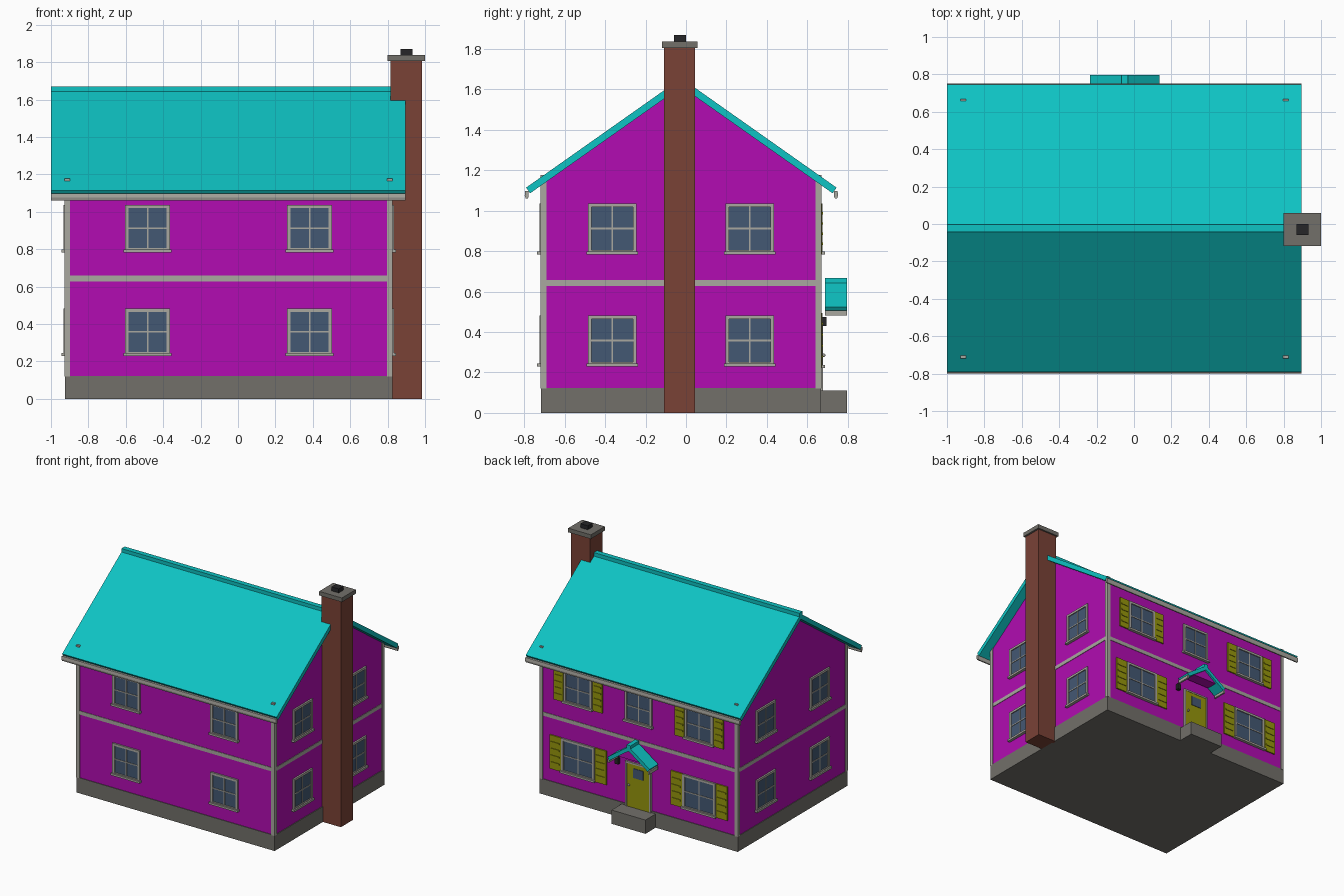
import bpy, bmesh
from math import radians
from mathutils import Matrix, Vector

if "Cube" in bpy.data.objects:
    bpy.data.objects.remove(bpy.data.objects["Cube"])

CX, CY = -0.05, -0.025          # house centre
HX, HY = 0.87, 0.688            # wall half sizes
PITCH = 0.705


def mat(name, rgb):
    m = bpy.data.materials.new(name)
    m.diffuse_color = [(c / 255 / 12.92 if c < 11 else ((c / 255 + 0.055) / 1.055) ** 2.4) for c in rgb] + [1]
    m.use_nodes = True
    m.node_tree.nodes["Principled BSDF"].inputs["Base Color"].default_value = m.diffuse_color
    return m


MAGENTA = mat("magenta", (178, 12, 178))
TEAL = mat("teal", (14, 195, 195))
TRIM = mat("trim", (170, 168, 160))
STONE = mat("stone", (114, 112, 106))
GLASS = mat("glass", (68, 88, 115))
OLIVE = mat("olive", (150, 150, 12))
BRICK = mat("brick", (122, 66, 54))
DARK = mat("dark", (38, 38, 40))


def finish(name, bm, material, matrix=None):
    bmesh.ops.recalc_face_normals(bm, faces=bm.faces)
    me = bpy.data.meshes.new(name)
    bm.to_mesh(me)
    bm.free()
    me.materials.append(material)
    ob = bpy.data.objects.new(name, me)
    bpy.context.collection.objects.link(ob)
    if matrix:
        ob.matrix_world = matrix
    return ob


def boxes(name, items, material, matrix=None):
    """Each item is (x0, x1, y0, y1, z0, z1)."""
    bm = bmesh.new()
    for x0, x1, y0, y1, z0, z1 in items:
        m = Matrix.Translation(((x0 + x1) / 2, (y0 + y1) / 2, (z0 + z1) / 2))
        bmesh.ops.create_cube(bm, size=1, matrix=m @ Matrix.Diagonal((x1 - x0, y1 - y0, z1 - z0, 1)))
    return finish(name, bm, material, matrix)


def prism(name, profile, axis, a, b, material):
    """Extrude a 2D (horizontal, z) profile along x or y."""
    bm = bmesh.new()
    vs = [bm.verts.new((a, h, z) if axis == "x" else (h, a, z)) for h, z in profile]
    f = bm.faces.new(vs)
    d = Vector((b - a, 0, 0)) if axis == "x" else Vector((0, b - a, 0))
    ext = bmesh.ops.extrude_face_region(bm, geom=[f])
    bmesh.ops.translate(bm, vec=d, verts=[g for g in ext["geom"] if isinstance(g, bmesh.types.BMVert)])
    return finish(name, bm, material)


def roof_profile(c, half, top, t):
    """Chevron with ends cut square to the slope; t is the vertical thickness."""
    e = half - t * 0.47
    return [(c, top), (c + half, top - PITCH * half), (c + e, top - t - PITCH * e),
            (c, top - t), (c - e, top - t - PITCH * e), (c - half, top - PITCH * half)]


def wall(deg):
    """Local frame on a wall: x along the wall, -y outward, z up."""
    r = Matrix.Rotation(radians(deg), 4, "Z")
    return Matrix.Translation((CX, CY, 0)) @ r @ Matrix.Translation((0, -(HX if deg % 180 else HY), 0))


def window(name, deg, u, z, w=0.24, h=0.25, shutter=0):
    m, a, b, f = wall(deg), w / 2, h / 2, 0.018
    boxes(name + "_frame", [
        (u - a, u - a + f, -0.013, 0.01, z - b, z + b), (u + a - f, u + a, -0.013, 0.01, z - b, z + b),
        (u - a, u + a, -0.013, 0.01, z + b - f, z + b), (u - a, u + a, -0.013, 0.01, z - b, z - b + f),
        (u - 0.004, u + 0.004, -0.009, 0.01, z - b, z + b), (u - a, u + a, -0.009, 0.01, z - 0.004, z + 0.004),
        (u - a - 0.008, u + a + 0.008, -0.024, 0.01, z - b - 0.004, z - b + 0.012)], TRIM, m)
    boxes(name + "_glass", [(u - a + 0.01, u + a - 0.01, -0.005, 0.01, z - b + 0.01, z + b - 0.01)], GLASS, m)
    if shutter:
        parts = []
        for s in (-1, 1):
            p, q = sorted((u + s * (a + 0.005), u + s * (a + 0.005 + shutter)))
            parts.append((p, q, -0.01, 0.01, z - b, z + b))
            for k in range(4):
                zc = z - b + h * (k + 1) / 5
                parts.append((p + 0.012, q - 0.012, -0.015, 0.0, zc - 0.006, zc + 0.006))
        boxes(name + "_shutters", parts, OLIVE, m)


# Foundation and entrance step
boxes("foundation", [(-0.925, 0.826, -0.718, 0.668, 0, 0.123)], STONE)
boxes("entrance_step", [(CX - 0.15, CX + 0.15, 0.66, 0.797, 0, 0.11)], STONE)

# Walls and gable ends
boxes("walls", [(CX - HX, CX + HX, CY - HY, CY + HY, 0.12, 1.165)], MAGENTA)
prism("gable_walls", [(CY - HY, 1.165), (CY - HY, 1.15), (CY + HY, 1.15), (CY + HY, 1.165), (CY, 1.63)],
      "x", CX - HX, CX + HX, MAGENTA)

# Corner boards and floor band
boxes("corner_boards", [(CX + sx * 0.862 - 0.0145, CX + sx * 0.862 + 0.0145,
                         CY + sy * 0.68 - 0.0145, CY + sy * 0.68 + 0.0145, 0.12, 1.177)
                        for sx in (-1, 1) for sy in (-1, 1)], TRIM)
boxes("floor_band", [(-0.924, 0.824, -0.717, 0.667, 0.628, 0.658)], TRIM)

# Main roof, ridge cap and gutters
prism("roof", roof_profile(-0.023, 0.768, 1.656, 0.042), "x", -1, 0.895, TEAL)
boxes("ridge_cap", [(-1, 0.895, -0.043, -0.002, 1.63, 1.67)], TEAL)
for s in (-1, 1):
    c = -0.023 + s * 0.764
    prism("gutter", [(c - s * 0.008, 1.098), (c + s * 0.009, 1.098), (c + s * 0.011, 1.075),
                     (c + s * 0.006, 1.06), (c - s * 0.004, 1.06), (c - s * 0.008, 1.07)],
          "x", -1, 0.895, TRIM)

# Chimney
boxes("chimney", [(0.815, 0.985, -0.109, 0.045, 0, 1.81)], BRICK)
boxes("chimney_cap", [(0.80, 1.0, -0.118, 0.058, 1.805, 1.838)], STONE)
boxes("chimney_flue", [(0.868, 0.932, -0.06, 0.0, 1.83, 1.87)], DARK)

# Plain windows on front and both sides
for deg, off in ((0, 0.433), (90, 0.34), (-90, 0.34)):
    for u in (-off, off):
        for z in (0.358, 0.912):
            window("window", deg, u, z)

# Entrance side windows with shutters
for u in (-0.535, 0.535):
    window("lower_window", 180, u, 0.36, 0.29, 0.27, 0.1)
    window("upper_window", 180, u, 0.912, 0.25, 0.25, 0.085)
window("middle_window", 180, 0, 0.912)

# Door
B = wall(180)
boxes("door", [(-0.1, 0.1, -0.012, 0.01, 0.11, 0.455)], OLIVE, B)
boxes("door_trim", [(-0.113, -0.1, -0.015, 0.01, 0.11, 0.468), (0.1, 0.113, -0.015, 0.01, 0.11, 0.468),
                    (-0.113, 0.113, -0.015, 0.01, 0.455, 0.468)], TRIM, B)
boxes("door_glass", [(-0.045, 0.045, -0.016, 0.0, 0.35, 0.425)], GLASS, B)
bm = bmesh.new()
bmesh.ops.create_uvsphere(bm, u_segments=12, v_segments=8, radius=0.009)
finish("door_knob", bm, TRIM, B @ Matrix.Translation((-0.08, -0.018, 0.285)))
boxes("wall_lamp", [(-0.195, -0.165, -0.032, -0.005, 0.43, 0.475), (-0.185, -0.175, -0.012, 0.01, 0.45, 0.485)],
      DARK, B)

# Entrance canopy
prism("canopy_roof", roof_profile(CX, 0.186, 0.655, 0.035), "y", 0.688, 0.797, TEAL)
boxes("canopy_ridge_cap", [(CX - 0.018, CX + 0.018, 0.688, 0.797, 0.64, 0.667)], TEAL)
boxes("canopy_edge_trim", [(CX + s * 0.178 - 0.007, CX + s * 0.178 + 0.007, 0.688, 0.797, 0.482, 0.507)
                           for s in (-1, 1)], TRIM)
prism("canopy_gable", [(CX - 0.11, 0.545), (CX + 0.11, 0.545), (CX, 0.622)], "y", 0.69, 0.78, MAGENTA)
